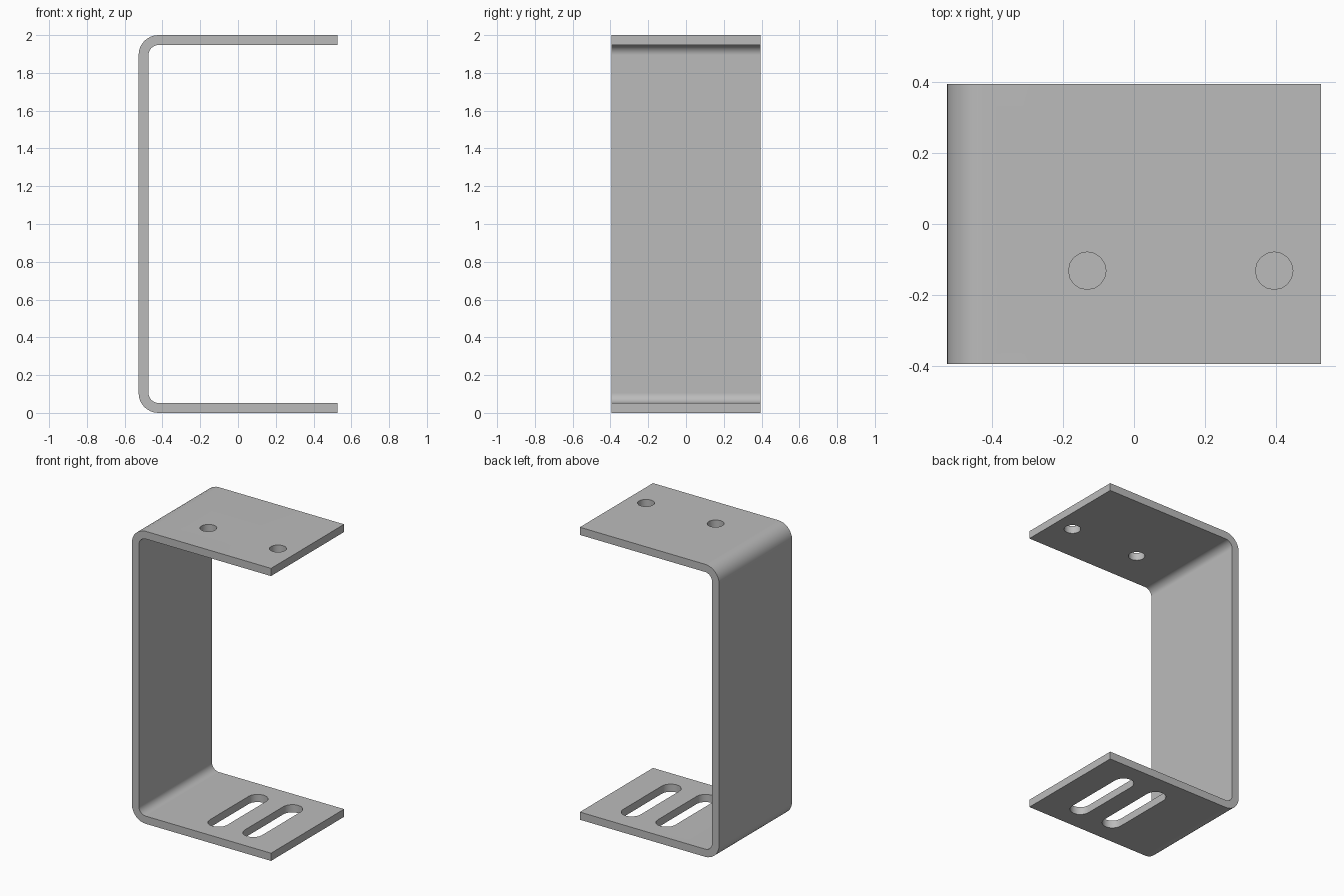
import bpy, bmesh
from math import cos, sin, pi, radians

if "Cube" in bpy.data.objects:
    bpy.data.objects.remove(bpy.data.objects["Cube"], do_unlink=True)

U = 1 / 19                      # one sheet thickness
HALF_X, HALF_Y, HEIGHT = 10 * U, 7.5 * U, 2.0
OUTER_R, INNER_R = 2 * U, U

steel = bpy.data.materials.new("grey steel")
steel.use_nodes = True
grey = (0.5, 0.5, 0.5, 1)
steel.diffuse_color = grey
steel.node_tree.nodes["Principled BSDF"].inputs["Base Color"].default_value = grey


def extrude_faces(name, sections, direction):
    """Make a solid by extruding flat faces, given as lists of points."""
    bm = bmesh.new()
    for points in sections:
        bm.faces.new([bm.verts.new(p) for p in points])
    bmesh.ops.remove_doubles(bm, verts=bm.verts[:], dist=1e-5)
    grown = bmesh.ops.extrude_face_region(bm, geom=bm.faces[:], use_keep_orig=True)
    moved = [v for v in grown["geom"] if isinstance(v, bmesh.types.BMVert)]
    bmesh.ops.translate(bm, verts=moved, vec=direction)
    bmesh.ops.recalc_face_normals(bm, faces=bm.faces[:])
    mesh = bpy.data.meshes.new(name)
    bm.to_mesh(mesh)
    bm.free()
    mesh.materials.append(steel)
    obj = bpy.data.objects.new(name, mesh)
    bpy.context.collection.objects.link(obj)
    return obj


# Bent sheet: outer and inner edge of the C section, in matching pairs
def section_pairs(steps=8):
    pairs = [((HALF_X, HEIGHT), (HALF_X, HEIGHT - U))]
    cx = -HALF_X + OUTER_R
    for cz, start in ((HEIGHT - OUTER_R, pi / 2), (OUTER_R, pi)):
        for i in range(steps + 1):
            a = start + i / steps * pi / 2
            pairs.append(tuple((cx + r * cos(a), cz + r * sin(a))
                               for r in (OUTER_R, INNER_R)))
    pairs.append(((HALF_X, 0), (HALF_X, U)))
    return pairs


pairs = section_pairs()
quads = [[(x, -HALF_Y, z) for x, z in (a[0], b[0], b[1], a[1])]
         for a, b in zip(pairs, pairs[1:])]
bracket = extrude_faces("bracket", quads, (0, 2 * HALF_Y, 0))


# Cutters: a slot along y, which is a round hole when its reach is zero
def slot_cutter(name, x, y, z, radius, reach, sides=16):
    angles = [2 * pi * i / sides for i in range(sides + 1)]
    if reach:
        arc = [(a, reach) for a in angles[:sides // 2 + 1]]
        arc += [(a, -reach) for a in angles[sides // 2:]]
    else:
        arc = [(a, 0) for a in angles[:-1]]
    points = [(x + radius * cos(a), y + radius * sin(a) + dy, z - 2 * U)
              for a, dy in arc]
    cutter = extrude_faces(name, [points], (0, 0, 4 * U))
    cutter.hide_render = True
    return cutter


cutters = [slot_cutter("hole_cutter", x * U, -2.5 * U, HEIGHT, U, 0) for x in (-2.5, 7.5)]
cutters += [slot_cutter("slot_cutter", x * U, 0, 0, 1.25 * U, 4 * U) for x in (0, 5)]

# Punch the holes and slots
bpy.context.view_layer.objects.active = bracket
for cutter in cutters:
    cut = bracket.modifiers.new("punch", "BOOLEAN")
    cut.operation, cut.solver, cut.object = "DIFFERENCE", "EXACT", cutter
    bpy.ops.object.modifier_apply(modifier=cut.name)
    bpy.data.objects.remove(cutter, do_unlink=True)

# Smooth bends and hole walls, crisp sheet edges
bpy.ops.object.select_all(action="DESELECT")
bracket.select_set(True)
bpy.ops.object.shade_smooth_by_angle(angle=radians(30))
weighted = bracket.modifiers.new("flat sides", "WEIGHTED_NORMAL")
weighted.keep_sharp = True
